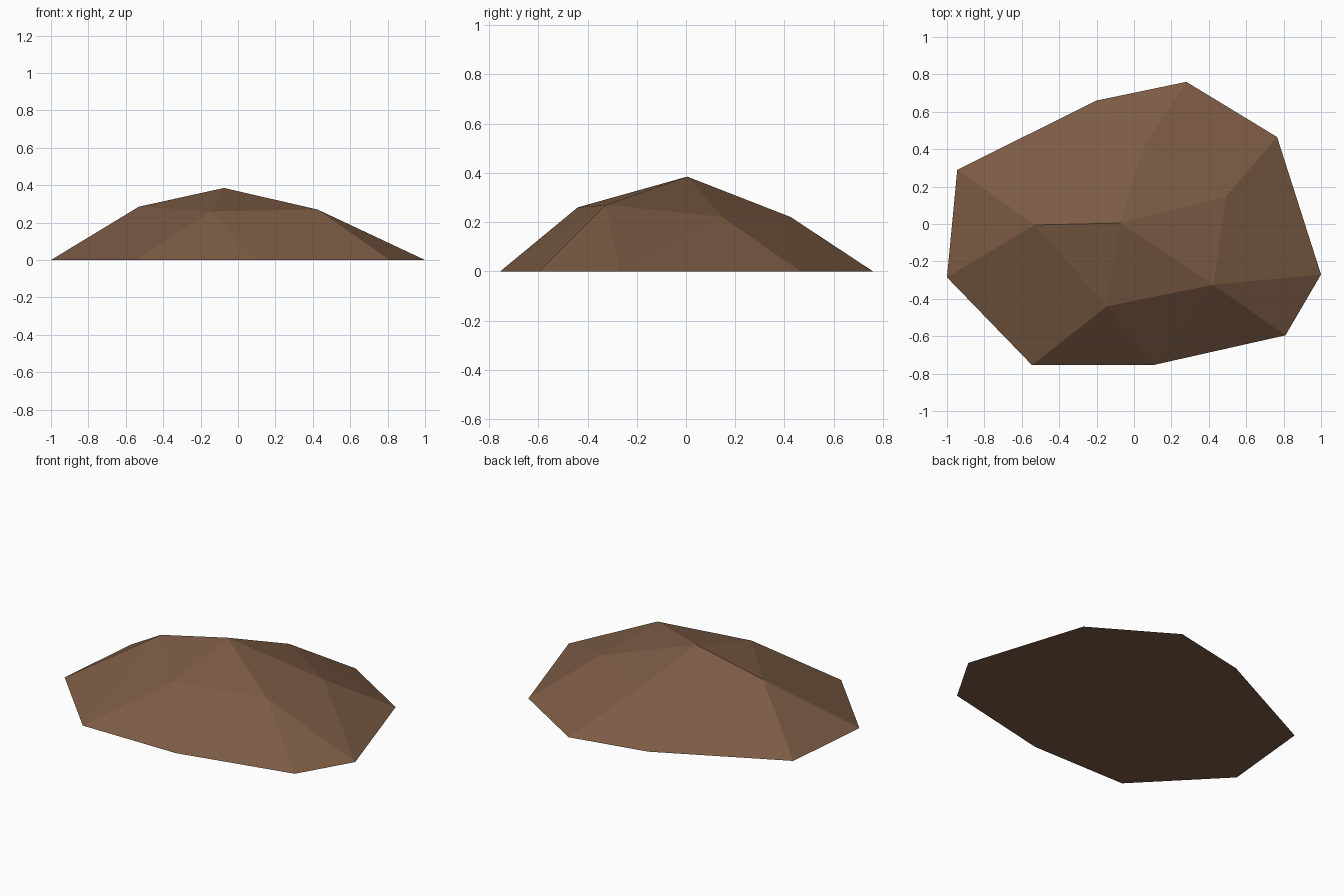
import bpy
import bmesh
import math

cube = bpy.data.objects.get("Cube")
if cube:
    bpy.data.objects.remove(cube, do_unlink=True)

# Single earthy colour
BROWN = (0.20, 0.105, 0.058, 1.0)
mat = bpy.data.materials.new("earth_brown")
mat.use_nodes = True
mat.diffuse_color = BROWN
bsdf = mat.node_tree.nodes["Principled BSDF"]
bsdf.inputs["Base Color"].default_value = BROWN
bsdf.inputs["Roughness"].default_value = 0.9

# Ground outline of the mound, clockwise from the right rear corner
outline = [(-0.945, 0.29), (-0.20, 0.66), (0.28, 0.76), (0.765, 0.465),
           (1.0, -0.27), (0.81, -0.595), (0.10, -0.755), (-0.545, -0.755),
           (-1.0, -0.285)]

# Raised facet corners: summit, right shoulder, then front, left and rear
crest = [(-0.075, 0.005, 0.385), (-0.53, -0.005, 0.285),
         (-0.145, -0.44, 0.26), (0.425, -0.325, 0.27),
         (0.49, 0.145, 0.222), (0.055, 0.425, 0.221)]

# Wrap the corners in a faceted shell
bm = bmesh.new()
for x, y in outline:
    bm.verts.new((x, y, 0))
for p in crest:
    bm.verts.new(p)
bmesh.ops.convex_hull(bm, input=bm.verts[:])

# Merge the flat underside into one face
bmesh.ops.dissolve_limit(bm, angle_limit=math.radians(0.1),
                         verts=bm.verts[:], edges=bm.edges[:])
bmesh.ops.recalc_face_normals(bm, faces=bm.faces[:])
for f in bm.faces:
    f.smooth = False

mesh = bpy.data.meshes.new("rock_mound")
bm.to_mesh(mesh)
bm.free()
mesh.materials.append(mat)
mound = bpy.data.objects.new("rock_mound", mesh)
bpy.context.collection.objects.link(mound)
